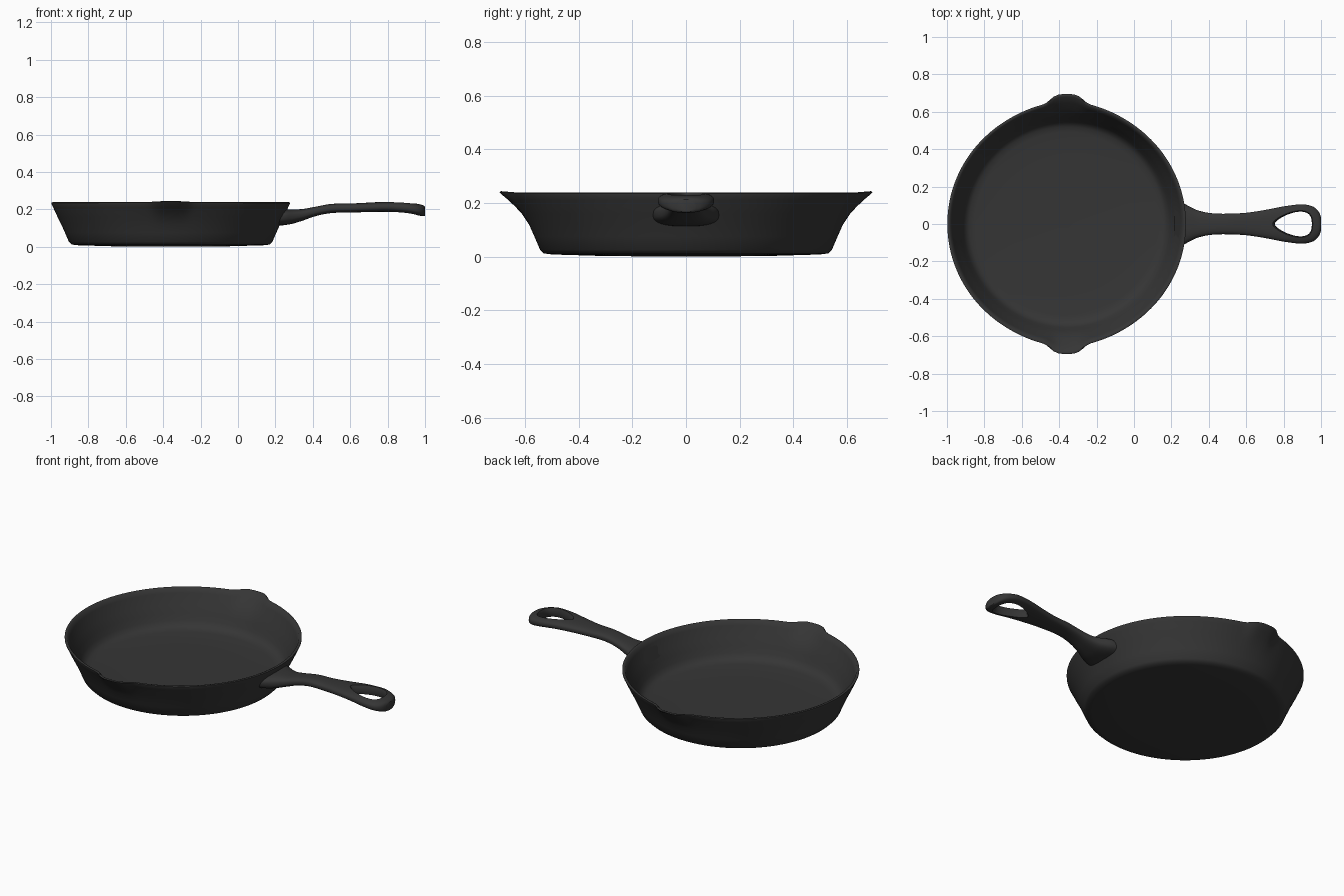
import bpy, bmesh, math
from mathutils import Vector

if "Cube" in bpy.data.objects:
    bpy.data.objects.remove(bpy.data.objects["Cube"])

iron = bpy.data.materials.new("cast_iron")
iron.diffuse_color = (0.036, 0.036, 0.036, 1)
iron.use_nodes = True
iron.node_tree.nodes["Principled BSDF"].inputs["Base Color"].default_value = iron.diffuse_color
CX = -0.36  # pan centre


def loft(name, rings):
    """Skin a list of equal-length point rings and cap both ends."""
    bm = bmesh.new()
    vs = [[bm.verts.new(p) for p in r] for r in rings]
    n = len(vs[0])
    for a, b in zip(vs, vs[1:]):
        for i in range(n):
            j = (i + 1) % n
            bm.faces.new((a[i], a[j], b[j], b[i]))
    bm.faces.new(vs[0][::-1])
    bm.faces.new(vs[-1])
    bmesh.ops.recalc_face_normals(bm, faces=bm.faces)
    me = bpy.data.meshes.new(name)
    bm.to_mesh(me)
    bm.free()
    ob = bpy.data.objects.new(name, me)
    bpy.context.collection.objects.link(ob)
    me.materials.append(iron)
    return ob


def smooth(ob, angle):
    bpy.ops.object.select_all(action='DESELECT')
    ob.select_set(True)
    bpy.context.view_layer.objects.active = ob
    bpy.ops.object.shade_smooth_by_angle(angle=math.radians(angle))


def spline(keys, steps):
    """Catmull-Rom samples through the key tuples."""
    k = [Vector(p) for p in keys]
    k = [k[0]] + k + [k[-1]]
    out = []
    for a, b, c, d in zip(k, k[1:], k[2:], k[3:]):
        for s in range(steps):
            t = s / steps
            out.append(0.5 * (2 * b + (c - a) * t + (2 * a - 5 * b + 4 * c - d) * t * t
                              + (3 * b - a - 3 * c + d) * t ** 3))
    return out + [k[-1]]


# Pan: turned profile (radius, height), with the rim pulled out into two pour spouts
profile = [(0.02, 0), (0.30, 0.002), (0.50, 0.008), (0.53, 0.012), (0.544, 0.026), (0.565, 0.075),
           (0.585, 0.12), (0.605, 0.16), (0.617, 0.185), (0.628, 0.21), (0.638, 0.23),
           (0.638, 0.235), (0.632, 0.238), (0.623, 0.235), (0.612, 0.21), (0.600, 0.18),
           (0.585, 0.15), (0.567, 0.11), (0.552, 0.075), (0.538, 0.053), (0.52, 0.042),
           (0.49, 0.036), (0.30, 0.034), (0.02, 0.034)]
SEG = 192
rings = []
for r, z in profile:
    lift = min(1, max(0, (z - 0.12) / 0.115)) ** 2
    ring = []
    for i in range(SEG):
        a = 2 * math.pi * i / SEG
        d = math.acos(min(1, abs(math.sin(a))))
        g = 0.041 * math.exp(-(d / 0.14) ** 4) + 0.016 * math.exp(-(d / 0.4) ** 2)
        rr = r + g * lift
        ring.append((CX + rr * math.cos(a), rr * math.sin(a), z + 0.1 * g * lift ** 3))
    rings.append(ring)
smooth(loft("pan", rings), 50)

# Handle: stations of (x, half width, bottom z, top z)
stations = [(0.235, 0.125, 0.113, 0.200), (0.262, 0.115, 0.116, 0.200), (0.30, 0.092, 0.125, 0.200),
            (0.35, 0.070, 0.141, 0.202), (0.42, 0.057, 0.165, 0.215), (0.50, 0.055, 0.180, 0.229),
            (0.60, 0.060, 0.183, 0.231), (0.70, 0.075, 0.185, 0.236), (0.80, 0.094, 0.185, 0.241),
            (0.89, 0.105, 0.177, 0.240), (0.94, 0.099, 0.170, 0.233), (0.97, 0.085, 0.166, 0.227),
            (0.99, 0.062, 0.163, 0.221), (1.0, 0.035, 0.166, 0.213)]
rings = []
for x, w, lo, hi in spline(stations, 4):
    ring = []
    hug = max(0, 1 - (x - 0.235) / 0.06)  # root follows the curved, sloping wall
    for i in range(40):
        a = 2 * math.pi * i / 40
        c, s = math.cos(a), math.sin(a)
        y = w * math.copysign(abs(c) ** 0.75, c)
        z = (lo + hi) / 2 + (hi - lo) / 2 * math.copysign(abs(s) ** 0.75, s)
        ring.append((x + hug * ((z - 0.16) * 0.4 - 0.8 * y * y), y, z))
    rings.append(ring)
handle = loft("handle", rings)

# Teardrop hanging hole, flaring towards both faces
half = spline([(0.752, 0.0), (0.762, 0.016), (0.80, 0.041), (0.85, 0.060), (0.895, 0.066),
               (0.93, 0.056), (0.947, 0.032), (0.951, 0.0)], 4)
outline = [(p.x, p.y) for p in half] + [(p.x, -p.y) for p in half[-2:0:-1]]
rings = [[(0.86 + (x - 0.86) * k, y * k, z) for x, y in outline]
         for z, k in ((0.12, 1.35), (0.17, 1.15), (0.19, 1.02), (0.207, 1.0),
                      (0.224, 1.02), (0.245, 1.15), (0.29, 1.35))]
cutter = loft("hole_cutter", rings)
cutter.hide_render = True
cut = handle.modifiers.new("hole", 'BOOLEAN')
cut.operation = 'DIFFERENCE'
cut.solver = 'EXACT'
cut.object = cutter
bpy.context.view_layer.objects.active = handle
bpy.ops.object.modifier_apply(modifier="hole")
bpy.data.objects.remove(cutter)
smooth(handle, 40)
